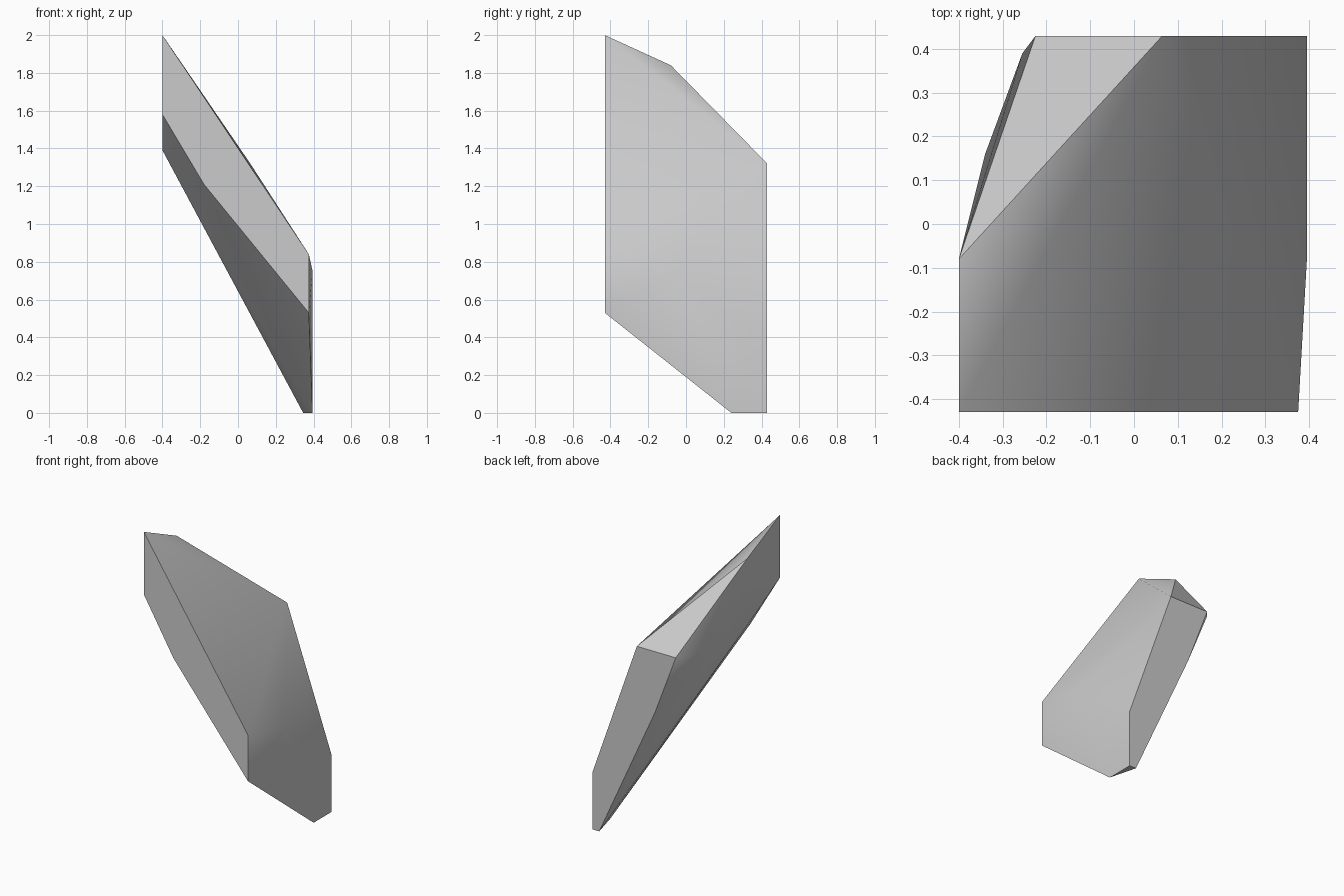
import bpy, bmesh, math

default = bpy.data.objects.get("Cube")
if default:
    bpy.data.objects.remove(default)

# One plain grey for the whole shard
stone = bpy.data.materials.new("grey_stone")
stone.use_nodes = True
grey = (0.6, 0.6, 0.6, 1.0)
stone.diffuse_color = grey
stone.node_tree.nodes["Principled BSDF"].inputs["Base Color"].default_value = grey

FRONT, BACK, LEFT, RIGHT = -0.43, 0.43, 0.395, -0.4

# Flat front cut, as (x, z)
front_cut = [(RIGHT, 2.0), (0.375, 0.84), (0.375, 0.53), (-0.18, 1.21), (RIGHT, 1.58)]
# Flat back cut, as (x, z)
back_cut = [(0.065, 1.32), (-0.225, 1.32), (-0.07, 0.91), (0.155, 0.43),
            (0.345, 0.0), (LEFT, 0.0), (LEFT, 0.385)]
# Corners of the two side walls, as (y, z)
left_wall = [(-0.08, 0.75), (0.24, 0.0)]
right_wall = [(-0.08, 1.84), (-0.08, 1.39)]
# Rounded shoulder between the right wall and the back cut
shoulder = [(-0.34, 0.16, 1.33), (-0.255, 0.39, 1.31)]

corners = [(x, FRONT, z) for x, z in front_cut]
corners += [(x, BACK, z) for x, z in back_cut]
corners += [(LEFT, y, z) for y, z in left_wall]
corners += [(RIGHT, y, z) for y, z in right_wall]
corners += shoulder

# Wrap the corners in a convex skin and merge its flat faces
bm = bmesh.new()
for corner in corners:
    bm.verts.new(corner)
hull = bmesh.ops.convex_hull(bm, input=bm.verts[:])
loose = [v for v in bm.verts if not v.link_faces]
bmesh.ops.delete(bm, geom=loose, context="VERTS")
bmesh.ops.dissolve_limit(bm, angle_limit=math.radians(0.5),
                         verts=bm.verts[:], edges=bm.edges[:])
bmesh.ops.recalc_face_normals(bm, faces=bm.faces[:])

mesh = bpy.data.meshes.new("stone_shard")
bm.to_mesh(mesh)
bm.free()
mesh.materials.append(stone)
shard = bpy.data.objects.new("stone_shard", mesh)
bpy.context.collection.objects.link(shard)

# Soft shading over shallow folds, crisp cut edges
bpy.ops.object.select_all(action="DESELECT")
shard.select_set(True)
bpy.context.view_layer.objects.active = shard
bpy.ops.object.shade_smooth_by_angle(angle=math.radians(34))
